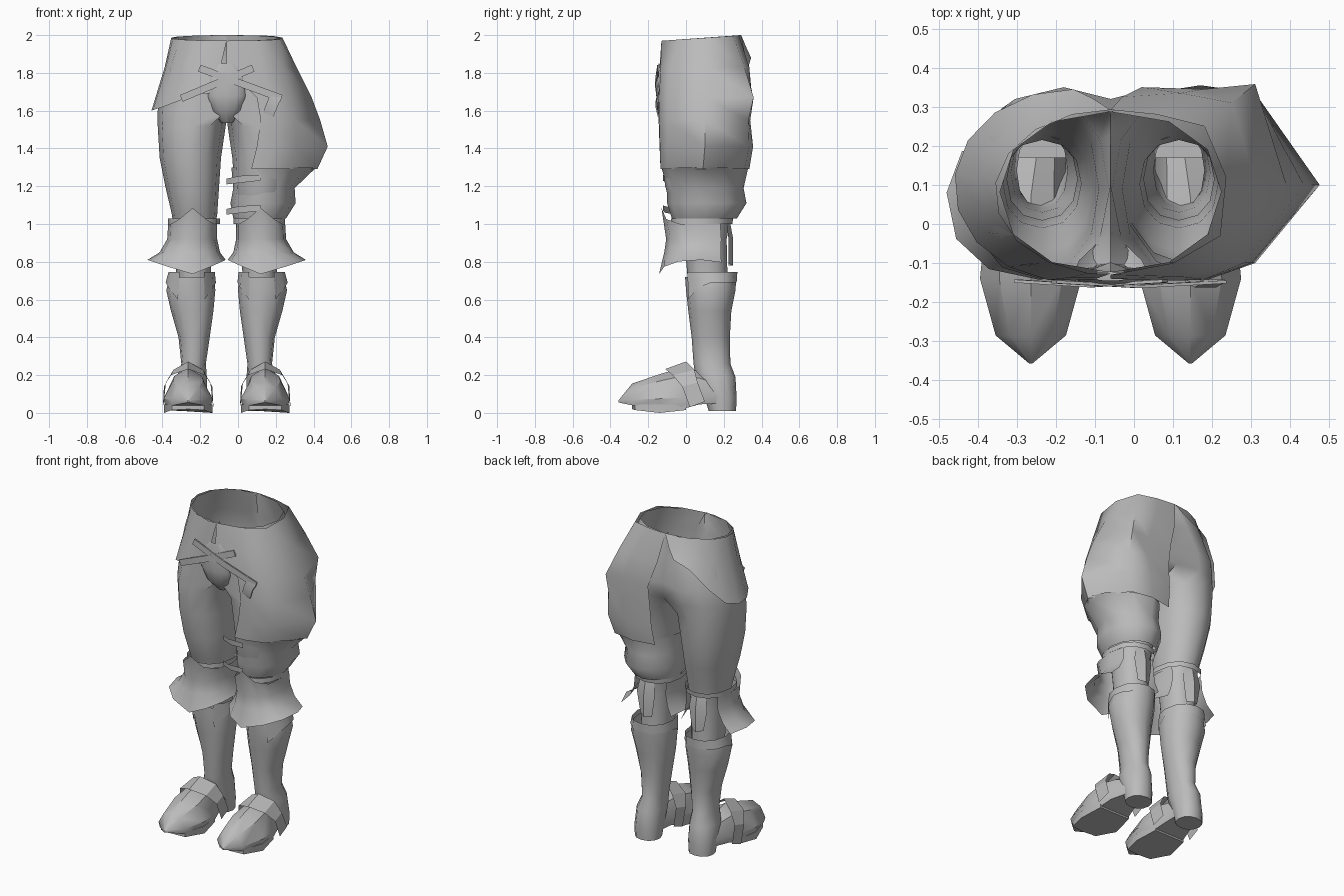
import bpy, bmesh, math

CX = -0.06  # plane between the legs
BOTH, LEFT, RIGHT = (-1, 1), (-1,), (1,)
grey = bpy.data.materials.new("grey")
grey.diffuse_color = (0.5, 0.5, 0.5, 1)


def power(v, p):
    return math.copysign(abs(v) ** p, v)


def ring(z, uc, ro, ri, y0, y1, a0=-90, a1=240, n=12, p=0.92):
    """Oval of points: u is distance from the centre plane, ro/ri outer/inner radius."""
    pts = []
    for i in range(n):
        a = a0 + (a1 - a0) * i / (n - 1)
        c, s = math.cos(math.radians(a)), math.sin(math.radians(a))
        u = max(0.0, uc + power(c, p) * (ro if c > 0 else ri))
        pts.append((u, (y0 + y1) / 2 + power(s, p) * (y1 - y0) / 2, z(a) if callable(z) else z))
    return pts


def loft(name, rows, sides=BOTH, closed=True, caps=False, angle=40):
    """Skin rows of points, once for each requested side of the body."""
    bm = bmesh.new()
    for s in sides:
        vs = [[bm.verts.new((CX + s * u, y, z)) for u, y, z in r] for r in rows]
        n = len(rows[0])
        for a, b in zip(vs, vs[1:]):
            for i in range(n if closed else n - 1):
                q = [a[i], a[(i + 1) % n], b[(i + 1) % n], b[i]]
                if any(abs(v.co.x - CX) > 1e-4 for v in q):
                    bm.faces.new(q)
        if caps:
            bm.faces.new(vs[0])
            bm.faces.new(vs[-1])
    bmesh.ops.remove_doubles(bm, verts=bm.verts, dist=0.0005)
    bmesh.ops.recalc_face_normals(bm, faces=bm.faces)
    me = bpy.data.meshes.new(name)
    bm.to_mesh(me)
    bm.free()
    me.materials.append(grey)
    ob = bpy.data.objects.new(name, me)
    bpy.context.collection.objects.link(ob)
    bpy.ops.object.select_all(action='DESELECT')
    ob.select_set(True)
    bpy.context.view_layer.objects.active = ob
    bpy.ops.object.shade_smooth_by_angle(angle=math.radians(angle))
    return ob


def waist(a):
    return 1.985 + 0.015 * math.sin(math.radians(a))


def sin2(a, sign):
    return max(0, sign * math.sin(math.radians(a))) ** 2


# Trousers: open waist, two legs joined on the centre plane
loft("trousers", [ring(*r) for r in (
    (waist, 0, .283, 0, -.123, .287),
    (1.85, .08, .24, .3, -.13, .315),
    (1.70, .12, .235, .3, -.135, .35),
    (1.60, .15, .215, .31, -.13, .335),
    (1.52, .18, .185, .175, -.14, .325),
    (1.35, .19, .165, .16, -.13, .31),
    (1.20, .185, .14, .145, -.11, .28),
    (1.05, .175, .115, .125, -.07, .24),
    (0.92, .175, .10, .10, -.01, .215),
    (0.70, .175, .09, .09, .01, .22))], angle=60)

# Hip flap on one side
arc = dict(a0=-100, a1=92, n=10, p=1)
loft("hip_flap", [
    ring(waist, 0, .295, 0, -.13, .292, **arc),
    ring(lambda a: 1.83 + .1 * sin2(a, 1) ** 2, .05, .28, .1, -.142, .322, **arc),
    ring(lambda a: 1.6 + .28 * sin2(a, 1) ** 1.5 + .05 * sin2(a, -1) + .05 * sin2(a, -1) ** 4,
         .1, .30, .15, -.148, .345, **arc)],
    LEFT, closed=False, angle=60)

# Puffed breech: angular shell from front edge round the outside to the back edge
heights = (1.83, 1.67, 1.55, 1.41, 1.29)
outline = (
    ((.0, -.14), (.18, -.135), (.30, -.08), (.37, .11), (.31, .31), (.18, .335), (.03, .325)),
    ((.16, -.145), (.24, -.142), (.34, -.10), (.45, .10), (.37, .358), (.24, .345), (.08, .35)),
    ((.18, -.145), (.25, -.142), (.36, -.10), (.495, .10), (.37, .33), (.24, .34), (.08, .333)),
    ((.16, -.14), (.25, -.138), (.37, -.10), (.535, .10), (.37, .335), (.23, .355), (.07, .33)),
    ((.13, -.135), (.20, -.135), (.32, -.10), (.48, .09), (.34, .31), (.20, .335), (.06, .31)))
top_edge = [(.0, -.13, 1.97), (.16, -.10, 1.972), (.28, -.03, 1.977), (.295, .12, 1.987),
            (.24, .25, 1.996), (.12, .28, 1.999), (.0, .292, 2.0)]
loft("puffed_breech", [top_edge] + [[(u, y, z) for u, y in r] for z, r in zip(heights, outline)],
     RIGHT, closed=False, angle=60)
loft("breech_gather", [ring(*r, p=q) for r, q in (
    ((1.30, .19, .285, .165, -.13, .33), 1.15),
    ((1.19, .185, .175, .15, -.10, .305), 1),
    ((1.11, .185, .18, .165, -.10, .32), 1),
    ((1.03, .175, .14, .14, -.075, .27), 1))], RIGHT, angle=50)

# Ragged ends on the inside of the breech
for i, z in enumerate((1.24, 1.08)):
    loft(f"ragged_end_{i}", [
        [(.0, -.06, z - .03), (.09, -.11, z - .02), (.18, -.122, z - .01)],
        [(.0, -.06, z), (.07, -.112, z + .015), (.18, -.122, z + .02)]],
        RIGHT, closed=False)

# Codpiece
loft("codpiece", [ring(*r, a0=-180, a1=0, n=7) for r in (
    (1.85, 0, .035, 0, -.145, -.135),
    (1.79, 0, .085, 0, -.155, -.13),
    (1.68, 0, .10, 0, -.158, -.11),
    (1.60, 0, .08, 0, -.145, -.04),
    (1.535, 0, .03, 0, -.09, .0))], closed=False, angle=60)


# Crossed laces: thin strips on the front
def lace(name, x0, z0, x1, z1, y, w=.019):
    dx, dz = x1 - x0, z1 - z0
    k = w / math.hypot(dx, dz)
    rows = []
    for t in (0, .5, 1):
        x, z = x0 + dx * t - CX, z0 + dz * t
        yy = y - (.012 if t == .5 else 0)
        rows.append([(x - dz * k, yy, z + dx * k), (x + dz * k, yy, z - dx * k),
                     (x + dz * k, yy + .008, z - dx * k), (x - dz * k, yy + .008, z + dx * k)])
    loft(name, rows, RIGHT, caps=True)


lace("lace_down", -.205, 1.825, .23, 1.665, -.152)
lace("lace_up", -.30, 1.665, .08, 1.825, -.150)
lace("lace_end", .205, 1.69, .16, 1.58, -.150, .03)

# Knee bands and flared knee guards, open at the back
loft("knee_band", [ring(z, .175, .135, .14, -.08, y1) for z, y1 in ((1.03, .25), (1.0, .245))])
arc = dict(a0=-215, a1=35, n=9)


def peak(a):
    return 1.0 + .085 * max(0, 1 - abs(a + 90) / 45)


loft("knee_guard", [
    ring(peak, .18, .13, .13, -.13, .26, **arc),
    ring(.92, .18, .135, .13, -.105, .26, **arc),
    ring(.85, .18, .175, .145, -.115, .26, **arc),
    ring(lambda a: .735 + .075 * abs(math.cos(math.radians(a))), .18, .24, .175, -.143, .27, **arc)],
    closed=False, angle=50)
loft("knee_tail", [
    [(.13, .215, 1.0), (.18, .235, 1.0), (.23, .215, 1.0)],
    [(.12, .225, .92), (.18, .25, .92), (.245, .225, .92)],
    [(.14, .225, .78), (.18, .25, .78), (.22, .225, .79)]], closed=False)

# Boot shafts down to the heels
loft("boot_shaft", [ring(*r) for r in (
    (lambda a: .72 + .025 * sin2(a, 1), .18, .12, .115, -.005, .268),
    (.65, .185, .135, .125, .0, .262),
    (.54, .18, .115, .11, .012, .24),
    (.40, .175, .08, .085, .03, .232),
    (.26, .175, .065, .065, .04, .235),
    (.19, .18, .085, .075, .05, .262),
    (.08, .185, .085, .08, .10, .268),
    (.01, .185, .08, .075, .12, .265))] + [[(.185, .19, .01)] * 12], angle=50)

# Boot tops, opening to a point at the front
loft("boot_top", [
    ring(.745, .183, .125, .12, -.01, .272, -60, 240, 11),
    ring(lambda a: .69 - .12 * sin2(a, -1), .185, .138, .128, -.004, .268, -60, 240, 11)],
    closed=False)


# Feet: ridged sections from toe to heel
def section(y, w, top, low, mid, uc=.204):
    half = [(w * .9, low), (w, mid), (w * .62, top * .72 + mid * .28)]
    return ([(uc + d, y, z) for d, z in half] + [(uc, y, top)]
            + [(uc - d, y, z) for d, z in reversed(half)])


loft("foot", [section(*r) for r in (
    (-.357, .004, .067, .055, .06),
    (-.285, .09, .155, .04, .07),
    (-.14, .13, .205, .02, .075),
    (-.02, .118, .24, .02, .08),
    (.07, .095, .22, .045, .09),
    (.17, .075, .18, .05, .09, .19))], caps=True, angle=35)
loft("sole", [[(.204 + d * w, y, z + lift * (1 if z == 0 else 0)) for d, w, y, lift in (
    (0, 1, -.285, .02), (.085, 1, -.27, .015), (.128, 1, -.14, 0), (.105, 1, .0, .015),
    (-.105, 1, .0, .015), (-.128, 1, -.14, 0), (-.085, 1, -.27, .015))]
    for z in (.0, .045)], caps=True)

# Instep straps
front = [(.134, .02, .03), (.128, -.02, .14), (.09, -.07, .20), (0, -.11, .232)]
back = [(.128, .10, .06), (.118, .062, .16), (.078, .045, .228), (0, .0, .272)]
loft("instep_strap", [
    [(.204 + d, y, z) for d, y, z in row] + [(.204 - d, y, z) for d, y, z in row[-2::-1]]
    for row in (front, back)], closed=False, angle=25)
